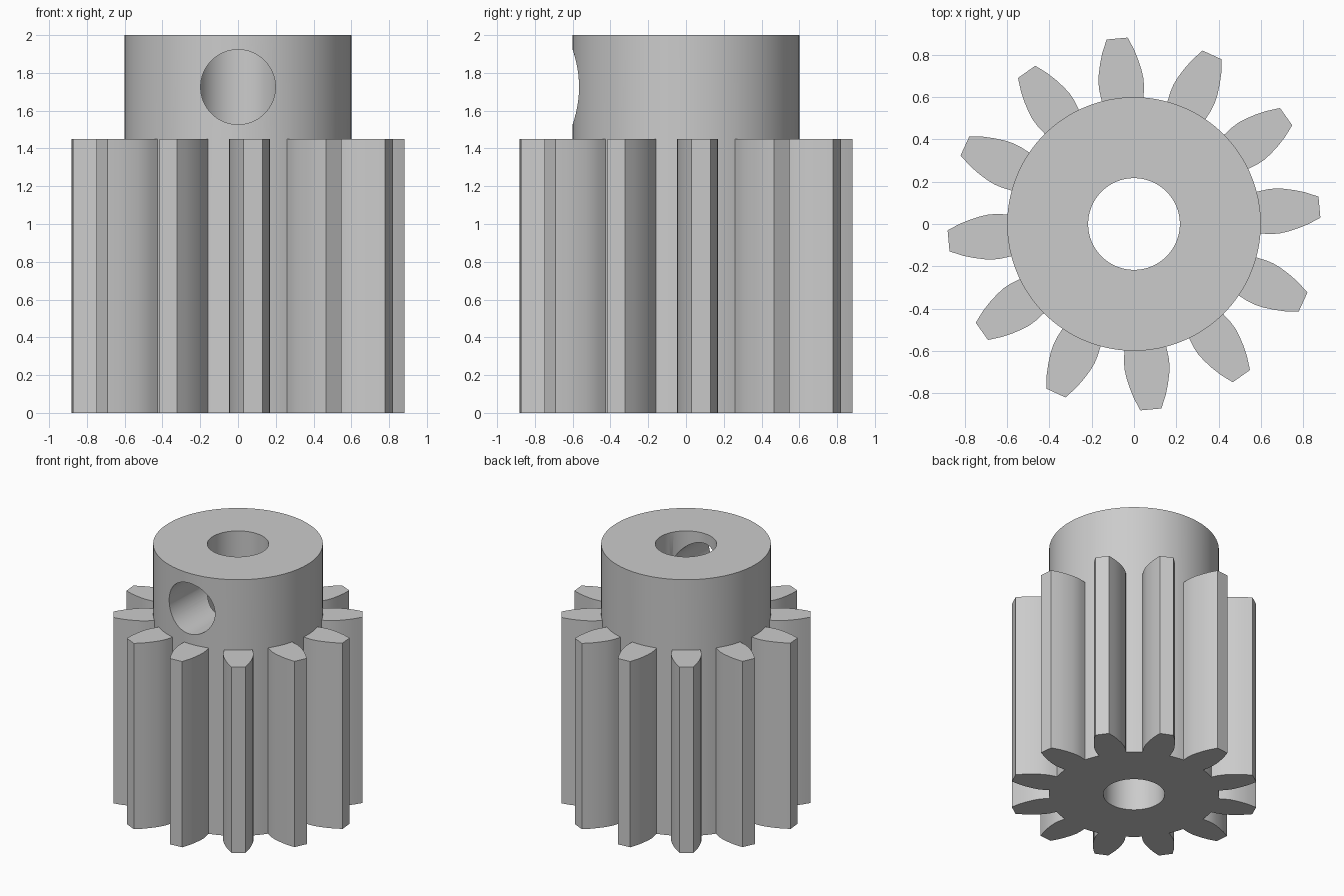
import bpy, bmesh
from math import radians, cos, sin, asin, pi

TEETH, OFFSET = 12, radians(5.2)
ROOT, BORE = 0.6, 0.217
GEAR_TOP, HUB_TOP = 1.45, 2.0
# Half of a tooth: distance from the axis, half width
FLANK = [(0.6, 0.099), (0.64, 0.106), (0.68, 0.107), (0.72, 0.102),
         (0.77, 0.091), (0.82, 0.076), (0.881, 0.05)]

if "Cube" in bpy.data.objects:
    bpy.data.objects.remove(bpy.data.objects["Cube"], do_unlink=True)

steel = bpy.data.materials.new("plain grey")
steel.use_nodes = True
steel.diffuse_color = (0.6, 0.6, 0.6, 1)
steel.node_tree.nodes["Principled BSDF"].inputs["Base Color"].default_value = (0.6, 0.6, 0.6, 1)

bm = bmesh.new()


def ring(points, z):
    return [bm.verts.new((x, y, z)) for x, y in points]


def wall(low, high, closed=True):
    """Quads between two matching rows of vertices."""
    n = len(low)
    for i in range(n if closed else n - 1):
        j = (i + 1) % n
        bm.faces.new((low[i], low[j], high[j], high[i]))


# Angles of the root circle: an arc under each tooth, then an arc across each gap
UNDER, GAP = 6, 4
PER = UNDER + GAP
pitch = 2 * pi / TEETH
half = asin(FLANK[0][1] / ROOT)
angles = []
for t in range(TEETH):
    mid = OFFSET + t * pitch
    angles += [mid - half + 2 * half * i / UNDER for i in range(UNDER)]
    angles += [mid + half + (pitch - 2 * half) * i / GAP for i in range(GAP)]

circle = [(ROOT * cos(a), ROOT * sin(a)) for a in angles]
hole = [(BORE * cos(a), BORE * sin(a)) for a in angles]
root_low, root_mid, root_high = (ring(circle, z) for z in (0, GEAR_TOP, HUB_TOP))
bore_low, bore_high = ring(hole, 0), ring(hole, HUB_TOP)

# Hub wall, bore and both end faces
wall(root_mid, root_high)
wall(root_high, bore_high)
wall(bore_high, bore_low)
wall(bore_low, root_low)

# Teeth and the root surface between them
outline = [(r, -w) for r, w in FLANK[1:]] + [(r, w) for r, w in reversed(FLANK[1:])]
for t in range(TEETH):
    a = OFFSET + t * pitch
    pts = [(r * cos(a) - w * sin(a), r * sin(a) + w * cos(a)) for r, w in outline]
    arc = [(t * PER + i) % len(angles) for i in range(PER + 1)]
    rows = []
    for z, root in ((0, root_low), (GEAR_TOP, root_mid)):
        tooth = ring(pts, z)
        rows.append([root[arc[0]]] + tooth + [root[arc[UNDER]]])
        bm.faces.new(rows[-1] + [root[arc[i]] for i in range(UNDER - 1, 0, -1)])
    wall(rows[0], rows[1], closed=False)
    gap = arc[UNDER:]
    wall([root_low[i] for i in gap], [root_mid[i] for i in gap], closed=False)

bmesh.ops.recalc_face_normals(bm, faces=bm.faces)
mesh = bpy.data.meshes.new("pinion_gear")
bm.to_mesh(mesh)
bm.free()
mesh.materials.append(steel)
gear = bpy.data.objects.new("pinion_gear", mesh)
bpy.context.collection.objects.link(gear)

# Set screw hole through the front wall of the hub, into the bore
bpy.ops.mesh.primitive_cylinder_add(vertices=64, radius=0.198, depth=1,
                                    location=(0, -0.5, 1.725), rotation=(pi / 2, 0, 0))
cutter = bpy.context.object
cutter.name = "screw_hole_cutter"
cutter.hide_render = True
cutter.data.materials.append(steel)
cut = gear.modifiers.new("screw_hole", "BOOLEAN")
cut.operation, cut.solver, cut.object = "DIFFERENCE", "EXACT", cutter

bpy.ops.object.select_all(action="DESELECT")
gear.select_set(True)
bpy.context.view_layer.objects.active = gear
bpy.ops.object.modifier_apply(modifier=cut.name)
bpy.data.objects.remove(cutter, do_unlink=True)
bpy.ops.object.shade_smooth_by_angle(angle=radians(30))
